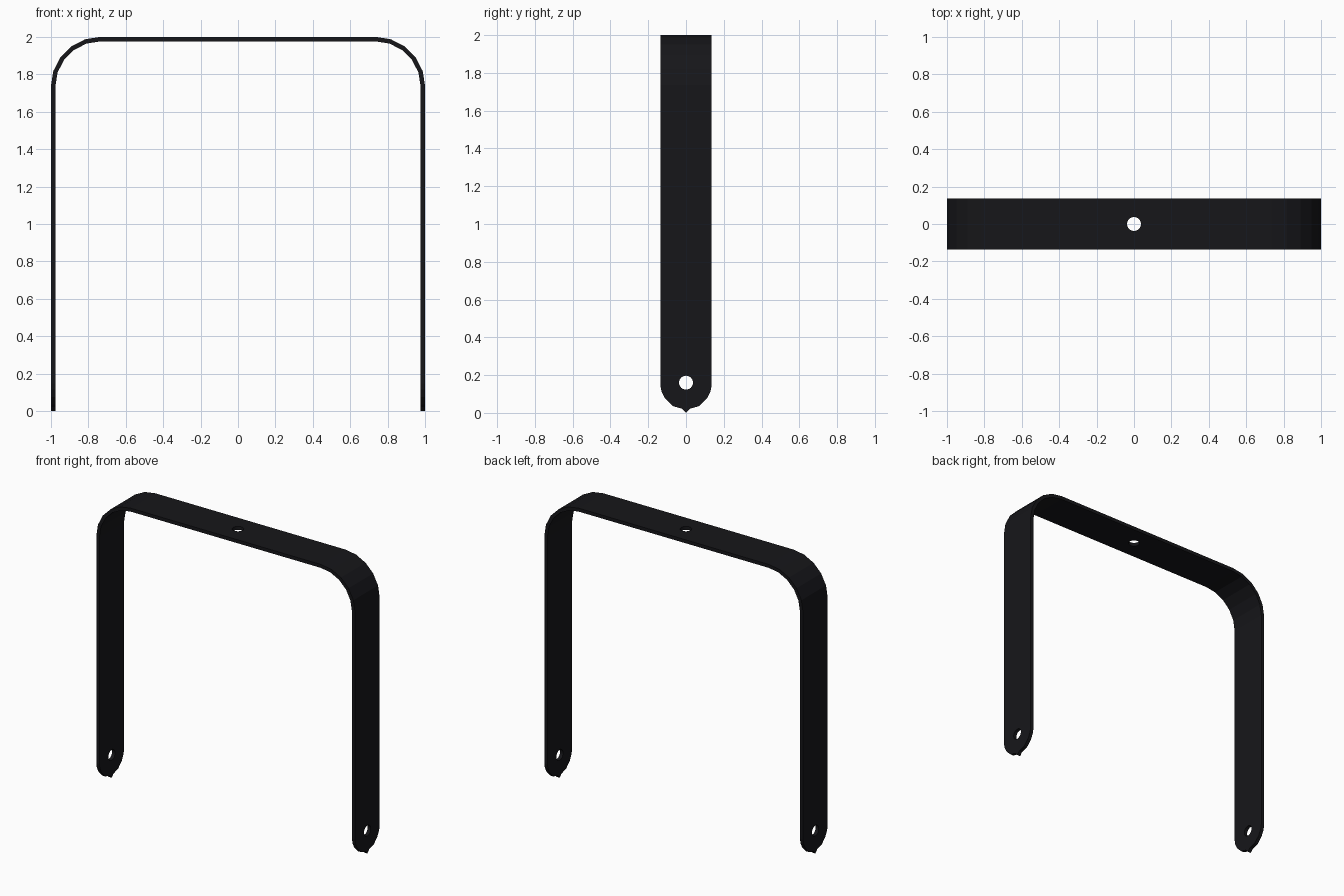
import bpy, bmesh
from math import cos, sin, radians, pi
from mathutils import Vector

if "Cube" in bpy.data.objects:
    bpy.data.objects.remove(bpy.data.objects["Cube"])

W, T, R = 0.136, 0.024, 0.265      # half width, strap thickness, outer bend radius


def prism(name, pts, offset, depth):
    """Extrude a closed polygon of 3D points along a vector."""
    bm = bmesh.new()
    face = bm.faces.new([bm.verts.new(Vector(p) + Vector(offset)) for p in pts])
    ext = bmesh.ops.extrude_face_region(bm, geom=[face])
    verts = [v for v in ext["geom"] if isinstance(v, bmesh.types.BMVert)]
    bmesh.ops.translate(bm, vec=Vector(depth), verts=verts)
    bmesh.ops.recalc_face_normals(bm, faces=bm.faces)
    mesh = bpy.data.meshes.new(name)
    bm.to_mesh(mesh)
    bm.free()
    obj = bpy.data.objects.new(name, mesh)
    bpy.context.collection.objects.link(obj)
    return obj


def cut(target, cutter, operation):
    """Apply a boolean and discard its cutter."""
    cutter.hide_render = True
    mod = target.modifiers.new("cut", 'BOOLEAN')
    mod.operation, mod.solver, mod.object = operation, 'EXACT', cutter
    bpy.context.view_layer.objects.active = target
    bpy.ops.object.modifier_apply(modifier=mod.name)
    bpy.data.objects.remove(cutter)


def arch(inset):
    """Half-path of the strap from the right foot to the left foot."""
    c, r = 1 - R, R - inset
    arc = [(c + r * cos(radians(a)), 2 - R + r * sin(radians(a))) for a in range(0, 91, 18)]
    right = [(1 - inset, 0)] + arc
    return right + [(-x, z) for x, z in reversed(right)]


# Bent strap
profile = arch(0) + arch(T)[::-1]
strap = prism("bent_strap_bracket", [(x, 0, z) for x, z in profile], (0, -W, 0), (0, 2 * W, 0))

# Rounded feet with a small pointed tip
edge = [(0.02, 0.022), (0.07, 0.036), (0.11, 0.075), (0.13, 0.115), (W + 0.0005, 0.15), (W + 0.0005, 2.1)]
outline = [(0, 0)] + edge + [(-y, z) for y, z in reversed(edge)]
cut(strap, prism("foot_outline", [(0, y, z) for y, z in outline], (-1.2, 0, 0), (2.4, 0, 0)), 'INTERSECT')

# Bolt holes through the legs and the top
ring = [(0.037 * cos(2 * pi * i / 24), 0.037 * sin(2 * pi * i / 24)) for i in range(24)]
cut(strap, prism("leg_hole", [(0, a, 0.16 + b) for a, b in ring], (-1.2, 0, 0), (2.4, 0, 0)), 'DIFFERENCE')
cut(strap, prism("top_hole", [(a, b, 0) for a, b in ring], (0, 0, 1.8), (0, 0, 0.4)), 'DIFFERENCE')

# Black metal
mat = bpy.data.materials.new("black_metal")
mat.diffuse_color = (0.008, 0.008, 0.01, 1)
mat.use_nodes = True
mat.node_tree.nodes["Principled BSDF"].inputs["Base Color"].default_value = mat.diffuse_color
strap.data.materials.clear()
strap.data.materials.append(mat)
